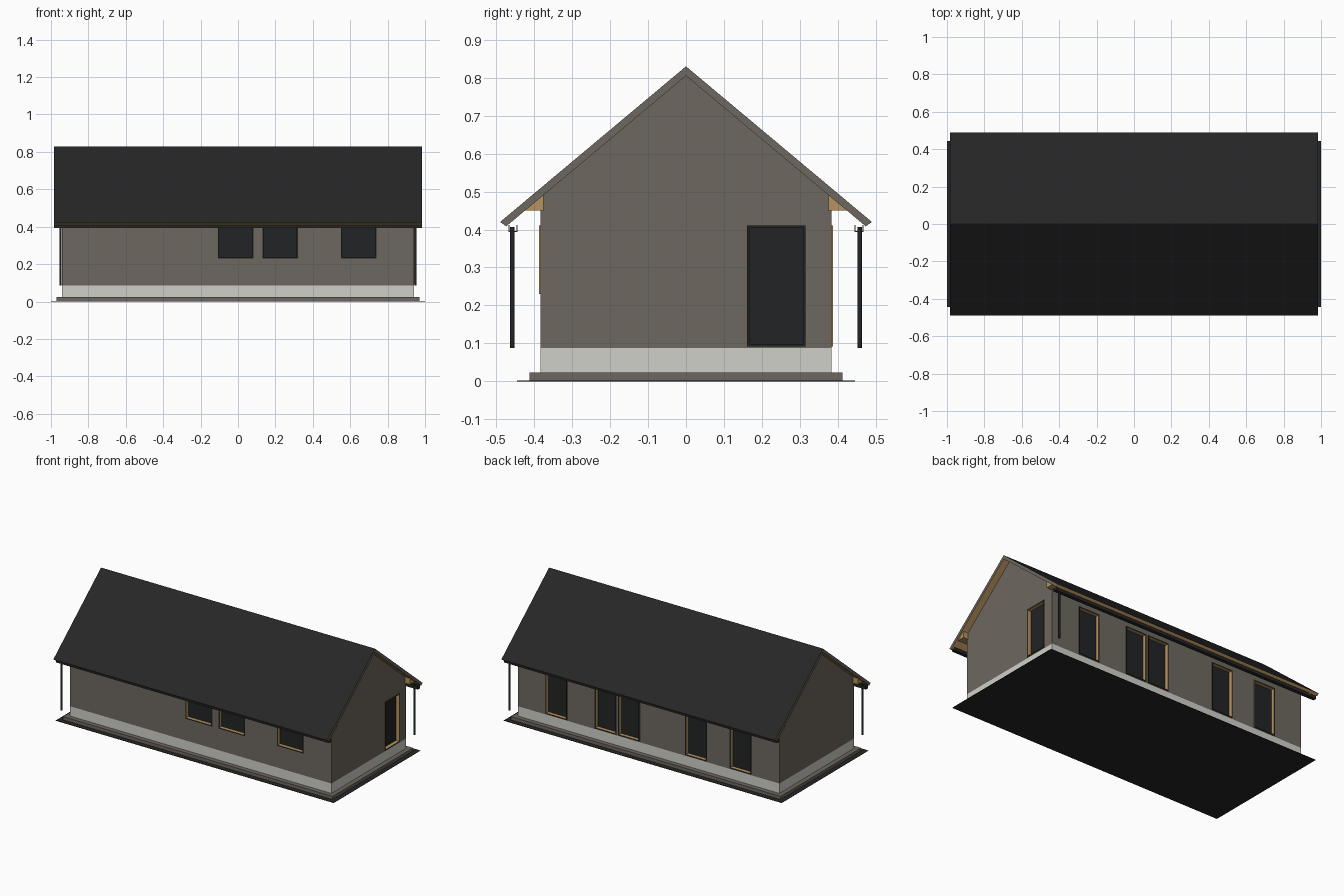
import bpy, bmesh, math
from mathutils import Matrix, Vector

if "Cube" in bpy.data.objects:
    bpy.data.objects.remove(bpy.data.objects["Cube"], do_unlink=True)


def material(name, r, g, b):
    m = bpy.data.materials.new(name)
    m.use_nodes = True
    m.diffuse_color = (r, g, b, 1)
    bsdf = m.node_tree.nodes["Principled BSDF"]
    bsdf.inputs["Base Color"].default_value = (r, g, b, 1)
    bsdf.inputs["Roughness"].default_value = 0.8
    return m


ROOF = material("roof black", 0.019, 0.019, 0.019)
FRAME = material("frame charcoal", 0.016, 0.017, 0.018)
WALL = material("grey brown", 0.155, 0.138, 0.115)
PLINTH = material("plinth pale grey", 0.63, 0.63, 0.59)
WOOD = material("light wood", 0.47, 0.29, 0.115)


def finish(name, bm, mats, rule=None):
    """Turn a bmesh into an object; rule picks a material slot from a face normal."""
    bmesh.ops.recalc_face_normals(bm, faces=bm.faces)
    if rule:
        bm.normal_update()
        for f in bm.faces:
            f.material_index = rule(f.normal)
    mesh = bpy.data.meshes.new(name)
    bm.to_mesh(mesh)
    bm.free()
    for m in mats:
        mesh.materials.append(m)
    obj = bpy.data.objects.new(name, mesh)
    bpy.context.collection.objects.link(obj)
    return obj


def extrude_x(name, profile, half, mats, rule=None):
    """Extrude a (y, z) outline along x, centred."""
    bm = bmesh.new()
    face = bm.faces.new([bm.verts.new((-half, y, z)) for y, z in profile])
    new = bmesh.ops.extrude_face_region(bm, geom=[face])["geom"]
    bmesh.ops.translate(bm, vec=(2 * half, 0, 0),
                        verts=[v for v in new if isinstance(v, bmesh.types.BMVert)])
    return finish(name, bm, mats, rule)


def add_box(bm, lo, hi, matrix=Matrix()):
    lo, hi = Vector(lo), Vector(hi)
    place = Matrix.Translation((lo + hi) / 2) @ Matrix.Diagonal((*(hi - lo), 1))
    return bmesh.ops.create_cube(bm, size=1, matrix=matrix @ place)["verts"]


def box(name, hx, hy, z0, z1, mat):
    bm = bmesh.new()
    add_box(bm, (-hx, -hy, z0), (hx, hy, z1))
    return finish(name, bm, [mat])


HX, HY = 0.94, 0.383          # wall half sizes
SLOPE = 0.837
RIDGE, UNDER = 0.83, 0.805    # roof ridge, top and underside

# Ground sheet, slab and plinth
box("ground_sheet", 1.0, 0.445, 0, 0.002, ROOF)
box("base_slab", 0.97, 0.413, 0.002, 0.023, WALL)
box("plinth", HX, HY, 0.023, 0.087, PLINTH)

# Walls with gables
eave = UNDER - SLOPE * HY
walls = extrude_x("walls", [(-HY, 0.087), (HY, 0.087), (HY, eave),
                            (0, UNDER), (-HY, eave)], HX, [WALL])

# Openings: side angle, wall distance, centre along wall, width, bottom
TOP = 0.41
openings = [("front_window", 0, HY, c, 0.19, 0.23) for c in (-0.013, 0.225, 0.645)]
openings += [("back_glass_door", 180, HY, -c, 0.155, 0.092)
             for c in (0.663, 0.308, 0.14, -0.343, -0.662)]
openings += [("end_door", 90, HX, 0.238, 0.155, 0.092)]

cut = bmesh.new()
for name, angle, dist, c, w, z0 in openings:
    m = Matrix.Rotation(math.radians(angle), 4, 'Z') @ Matrix.Translation((c, -dist, 0))
    e = 0.002
    add_box(cut, (-w / 2 + e, -0.05, z0 + e), (w / 2 - e, 0.035, TOP - e), m)

    # Casing with dark front, wooden reveals and a recessed dark pane
    bm = bmesh.new()
    add_box(bm, (-w / 2, -0.004, z0), (w / 2, 0.034, TOP))
    bm.normal_update()
    front = [f for f in bm.faces if f.normal.y < -0.9]
    bmesh.ops.inset_individual(bm, faces=front, thickness=0.009)
    inner = bmesh.ops.extrude_discrete_faces(bm, faces=front)["faces"]
    bmesh.ops.translate(bm, vec=(0, 0.024, 0), verts=inner[0].verts)
    obj = finish(name, bm, [FRAME, WOOD], lambda n: 0 if abs(n.y) > 0.9 else 1)
    obj.matrix_world = m

cutter = finish("opening_cutter", cut, [WALL])
cutter.hide_render = True
mod = walls.modifiers.new("openings", 'BOOLEAN')
mod.operation, mod.solver, mod.object = 'DIFFERENCE', 'EXACT', cutter
bpy.context.view_layer.objects.active = walls
bpy.ops.object.modifier_apply(modifier=mod.name)
bpy.data.objects.remove(cutter, do_unlink=True)


# Roof: dark covering, grey brown gable edges, wooden underside
def roof_rule(n):
    if abs(n.x) > 0.9:
        return 1
    return 2 if n.z < -0.7 else 0


out, inn = 0.49, 0.474
extrude_x("roof", [(-out, RIDGE - SLOPE * out), (0, RIDGE), (out, RIDGE - SLOPE * out),
                   (inn, UNDER - SLOPE * inn), (0, UNDER), (-inn, UNDER - SLOPE * inn)],
          0.985, [ROOF, WALL, WOOD], roof_rule)

for side, label in ((-1, "front"), (1, "back")):
    # Wooden eave wedge along the wall head
    y0, z0 = 0.375, 0.45
    extrude_x(label + "_eave_wedge",
              [(side * y0, z0), (side * (UNDER - z0) / SLOPE, z0),
               (side * y0, UNDER - SLOPE * y0)], 0.975, [WOOD])

    # Open gutter channel
    a, b, lo, hi, t = 0.444, 0.468, 0.393, 0.412, 0.003
    channel = [(a, hi), (a, lo), (b, lo), (b, hi),
               (b - t, hi), (b - t, lo + t), (a + t, lo + t), (a + t, hi)]
    extrude_x(label + "_gutter", [(side * y, z) for y, z in channel], 0.983,
              [ROOF, WALL], lambda n: 1 if abs(n.x) > 0.9 else 0)

    # Downpipe, on diagonally opposite corners
    bm = bmesh.new()
    bmesh.ops.create_cone(bm, cap_ends=True, segments=12, radius1=0.0065, radius2=0.0065,
                          depth=0.32,
                          matrix=Matrix.Translation((side * 0.949, side * 0.458, 0.247)))
    pipe = finish(label + "_downpipe", bm, [FRAME])
    for p in pipe.data.polygons:
        p.use_smooth = abs(p.normal.z) < 0.5
